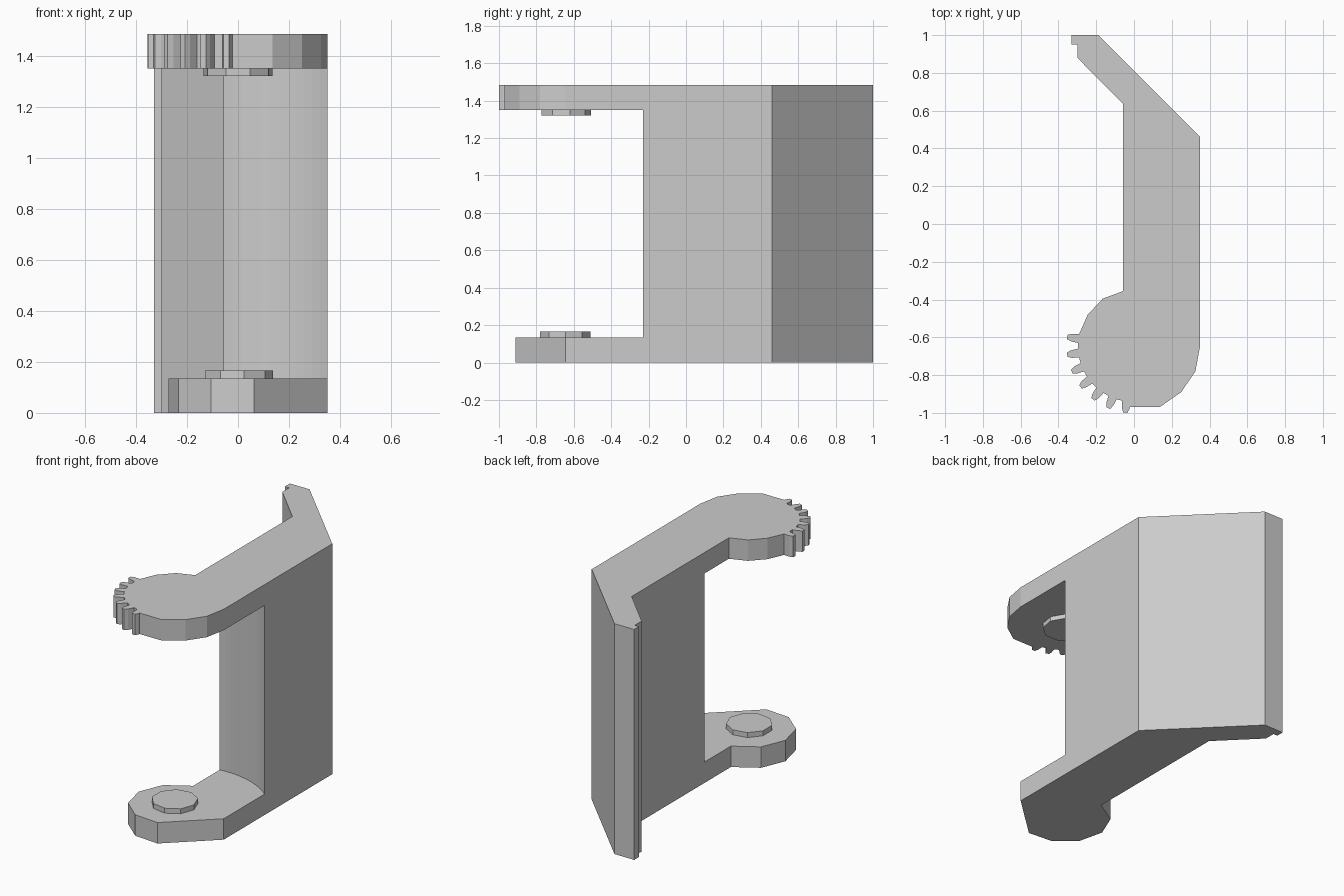
import bpy, bmesh, math
from math import radians, cos, sin

cube = bpy.data.objects.get("Cube")
if cube:
    bpy.data.objects.remove(cube, do_unlink=True)

GREY = (0.6, 0.6, 0.6, 1)
mat = bpy.data.materials.new("light grey plastic")
mat.use_nodes = True
mat.diffuse_color = GREY
mat.node_tree.nodes["Principled BSDF"].inputs["Base Color"].default_value = GREY

PIVOT_Y = -0.645
HEIGHT, ARM = 1.485, 0.135


def polar(radius, degrees):
    """Point on a circle about the hinge axis."""
    a = radians(degrees)
    return (radius * cos(a), PIVOT_Y + radius * sin(a))


def prism(name, outline, z0, z1):
    """Extrude a counter-clockwise outline between two heights."""
    bm = bmesh.new()
    face = bm.faces.new([bm.verts.new((x, y, z0)) for x, y in outline])
    ext = bmesh.ops.extrude_face_region(bm, geom=[face])
    top = [v for v in ext["geom"] if isinstance(v, bmesh.types.BMVert)]
    bmesh.ops.translate(bm, verts=top, vec=(0, 0, z1 - z0))
    bmesh.ops.recalc_face_normals(bm, faces=bm.faces)
    mesh = bpy.data.meshes.new(name)
    bm.to_mesh(mesh)
    bm.free()
    mesh.materials.append(mat)
    obj = bpy.data.objects.new(name, mesh)
    bpy.context.collection.objects.link(obj)
    return obj


# Outer wall, bent back panel and small latch lip, shared by all three levels
back = [(0.35, 0.46), (-0.19, 1.0), (-0.33, 1.0), (-0.33, 0.95),
        (-0.30, 0.95), (-0.30, 0.88), (-0.057, 0.635)]

# Main body with a concave front that clears the hinge
r = math.hypot(0.35, 0.415)
a0 = math.degrees(math.atan2(0.415, 0.35))
a1 = math.degrees(math.acos(-0.057 / r))
arc = [polar(r, a1 + (a0 - a1) * i / 12) for i in range(13)]
prism("main_body", back + arc, ARM, HEIGHT - ARM)

# Lower hinge arm with a ten-sided end
lower_end = [polar(0.273, 139.4 + 36 * i) for i in range(5)]
prism("lower_arm", back + [(-0.057, -0.375)] + lower_end + [(0.35, PIVOT_Y)], 0, ARM)

# Upper hinge arm with a toothed end
teeth = []
for i in range(7):
    mid = 172.5 + 15 * i
    for radius, offset in ((0.297, -4.6), (0.335, -3.4), (0.357, -1.8),
                           (0.357, 1.8), (0.335, 3.4), (0.297, 4.6)):
        teeth.append(polar(radius, mid + offset))
teeth[-1] = (-0.022, -0.97)
upper_end = ([(-0.057, -0.355), (-0.165, -0.395), (-0.245, -0.48)] + teeth
             + [(0.135, -0.97), (0.25, -0.89), (0.325, -0.78), (0.35, PIVOT_Y)])
prism("upper_arm", back + upper_end, HEIGHT - ARM, HEIGHT)

# Nine-sided hinge pins facing each other
for name, turn, z0, z1 in (("lower_pin", 0, ARM, ARM + 0.032),
                           ("upper_pin", 10, HEIGHT - ARM - 0.03, HEIGHT - ARM)):
    prism(name, [polar(0.137, turn + 40 * i) for i in range(9)], z0, z1)
